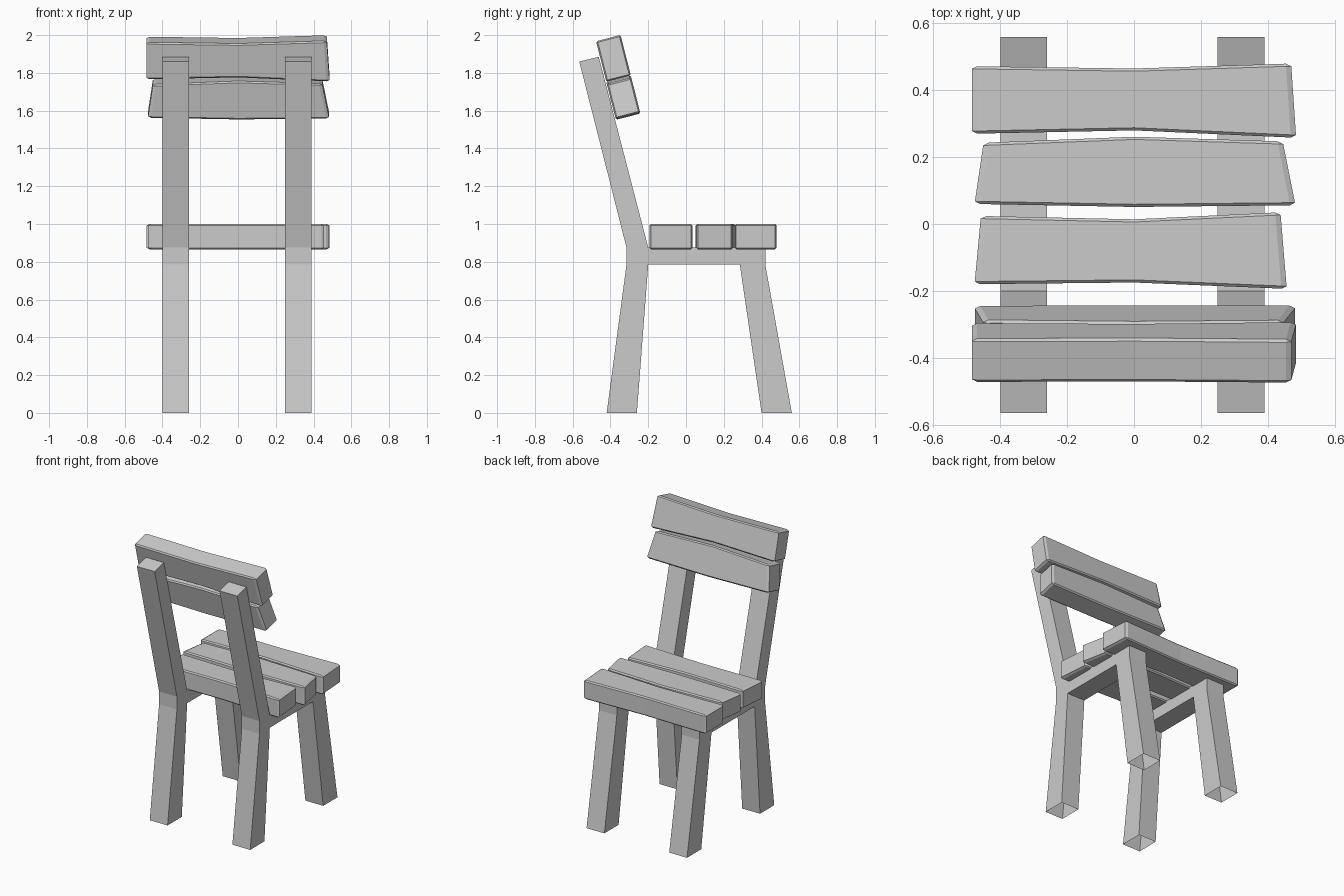
import bpy, bmesh, math
from mathutils import Matrix

if "Cube" in bpy.data.objects:
    bpy.data.objects.remove(bpy.data.objects["Cube"])


def finish(name, bm, matrix=None):
    me = bpy.data.meshes.new(name)
    bm.to_mesh(me)
    bm.free()
    ob = bpy.data.objects.new(name, me)
    bpy.context.collection.objects.link(ob)
    if matrix:
        ob.matrix_world = matrix
    return ob


def prism(points):
    """Closed prism between two matching loops of points."""
    bm = bmesh.new()
    a, b = ([bm.verts.new(p) for p in loop] for loop in points)
    bm.faces.new(a)
    bm.faces.new(b[::-1])
    n = len(a)
    for i in range(n):
        bm.faces.new((a[i], b[i], b[(i + 1) % n], a[(i + 1) % n]))
    bmesh.ops.recalc_face_normals(bm, faces=bm.faces)
    return bm


# Side frames: leg, rail and back post in one profile (y, z), open at the feet
PROFILE = [(-0.42, 0), (-0.26, 0), (-0.20, 0.785), (0.285, 0.785), (0.40, 0), (0.56, 0),
           (0.42, 0.785), (0.42, 0.875), (-0.20, 0.875), (-0.462, 1.885),
           (-0.565, 1.86), (-0.315, 0.875), (-0.315, 0.785)]


def side_frame(name, x0, x1):
    bm = prism([[(x, y, z) for y, z in PROFILE] for x in (x0, x1)])
    feet = [f for f in bm.faces if all(abs(v.co.z) < 1e-5 for v in f.verts)]
    bmesh.ops.delete(bm, geom=feet, context='FACES_ONLY')
    finish(name, bm)


side_frame("left_frame", -0.40, -0.26)
side_frame("right_frame", 0.25, 0.39)

# Uneven plank outlines (x, y), with a slight bend in the middle
FRONT = [(-0.485, 0.472), (0, 0.465), (0.47, 0.48), (0.485, 0.258), (0, 0.28), (-0.485, 0.27)]
MIDDLE = [(-0.45, 0.243), (0, 0.261), (0.445, 0.247), (0.483, 0.056), (0, 0.051), (-0.477, 0.06)]
REAR = [(-0.458, 0.024), (0, 0.014), (0.438, 0.035), (0.457, -0.194), (0, -0.175), (-0.477, -0.18)]
STRETCH, HALF = 2.0, 0.067


def slat(name, outline, yc, centre, angle=0):
    """Chamfered plank; the chamfer is stretched along the plank."""
    bm = prism([[(x / STRETCH, y - yc, z) for x, y in outline] for z in (-HALF, HALF)])
    edges = [e for e in bm.edges if e.calc_face_angle() > math.radians(40)]
    bmesh.ops.bevel(bm, geom=edges, offset=0.008, segments=1, affect='EDGES')
    bm.transform(Matrix.Diagonal((STRETCH, 1, 1, 1)))
    finish(name, bm, Matrix.Translation((0, *centre)) @ Matrix.Rotation(math.radians(angle), 4, 'X'))


# Seat slats
slat("seat_slat_front", FRONT, 0, (0, 0.933))
slat("seat_slat_middle", MIDDLE, 0, (0, 0.933))
slat("seat_slat_rear", REAR, 0, (0, 0.933))

# Backrest slats lean with the posts
slat("back_slat_upper", FRONT, 0.369, (-0.384, 1.877), 104.3)
slat("back_slat_lower", MIDDLE, 0.156, (-0.332, 1.67), 104.3)
